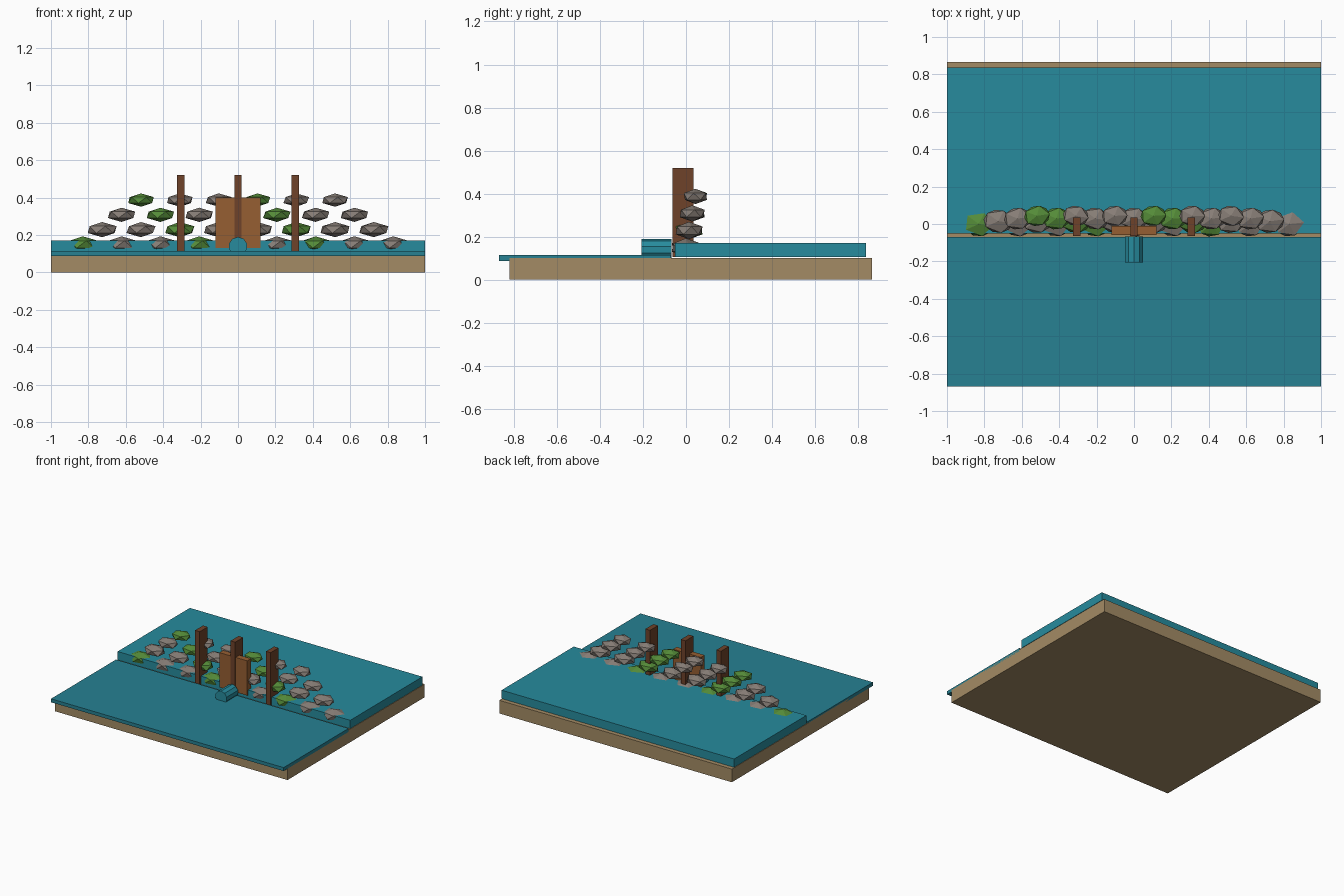
import bpy, math, random

if "Cube" in bpy.data.objects:
    bpy.data.objects.remove(bpy.data.objects["Cube"])
random.seed(4)


def material(name, r, g, b, a=1.0):
    m = bpy.data.materials.new(name)
    m.diffuse_color = (r, g, b, a)
    m.use_nodes = True
    m.node_tree.nodes["Principled BSDF"].inputs["Base Color"].default_value = m.diffuse_color
    return m


EARTH = material("earth", 0.37, 0.26, 0.13)
DEEP = material("deep_water", 0.02, 0.26, 0.34, 0.8)
SHALLOW = material("shallow_water", 0.02, 0.22, 0.29, 0.75)
POST = material("dark_wood", 0.156, 0.055, 0.023)
GATE = material("gate_wood", 0.305, 0.114, 0.032)
STONE = material("stone", 0.24, 0.205, 0.18)
MOSS = material("moss", 0.09, 0.26, 0.04)


def finish(name, mat):
    ob = bpy.context.object
    ob.name = name
    ob.data.materials.append(mat)
    return ob


def box(name, x, y, z, mat):
    """Box from (min, max) ranges on each axis."""
    bpy.ops.mesh.primitive_cube_add(size=1, location=[sum(r) / 2 for r in (x, y, z)])
    ob = finish(name, mat)
    ob.scale = [r[1] - r[0] for r in (x, y, z)]
    return ob


# River bed and the two water levels
box("river_bed", (-1, 1), (-0.82, 0.865), (0, 0.102), EARTH)
box("upper_water", (-1, 1), (-0.05, 0.837), (0.105, 0.17), DEEP)
box("lower_water", (-1, 1), (-0.868, -0.07), (0.088, 0.115), SHALLOW)

# Stepped dam of low-poly boulders, each row shorter and set further back
for row in range(4):
    count = 9 - row
    for i in range(count):
        bpy.ops.mesh.primitive_ico_sphere_add(
            subdivisions=1, radius=1,
            location=((i - (count - 1) / 2) * 0.2075, row * 0.0145, 0.15 + row * 0.079),
            rotation=(0, 0, random.uniform(-0.2, 0.2)))
        rock = finish("dam_rock", MOSS if (i + row) % 3 == 0 else STONE)
        rock.scale = (0.092 - row * 0.005, 0.074 - row * 0.0045, 0.043 - row * 0.0025)

# Timber posts
for x in (-0.305, 0, 0.305):
    box("timber_post", (x - 0.02, x + 0.02), (-0.063, 0.035), (0.105, 0.52), POST)

# Sluice gate and the spout of water below it
box("sluice_gate", (-0.12, 0.12), (-0.058, -0.012), (0.13, 0.4), GATE)
bpy.ops.mesh.primitive_cylinder_add(vertices=10, radius=0.05, depth=0.14,
                                    location=(0, -0.137, 0.14),
                                    rotation=(math.pi / 2, 0, 0))
spout = finish("water_spout", DEEP)
spout.rotation_euler.x = -math.pi / 2
